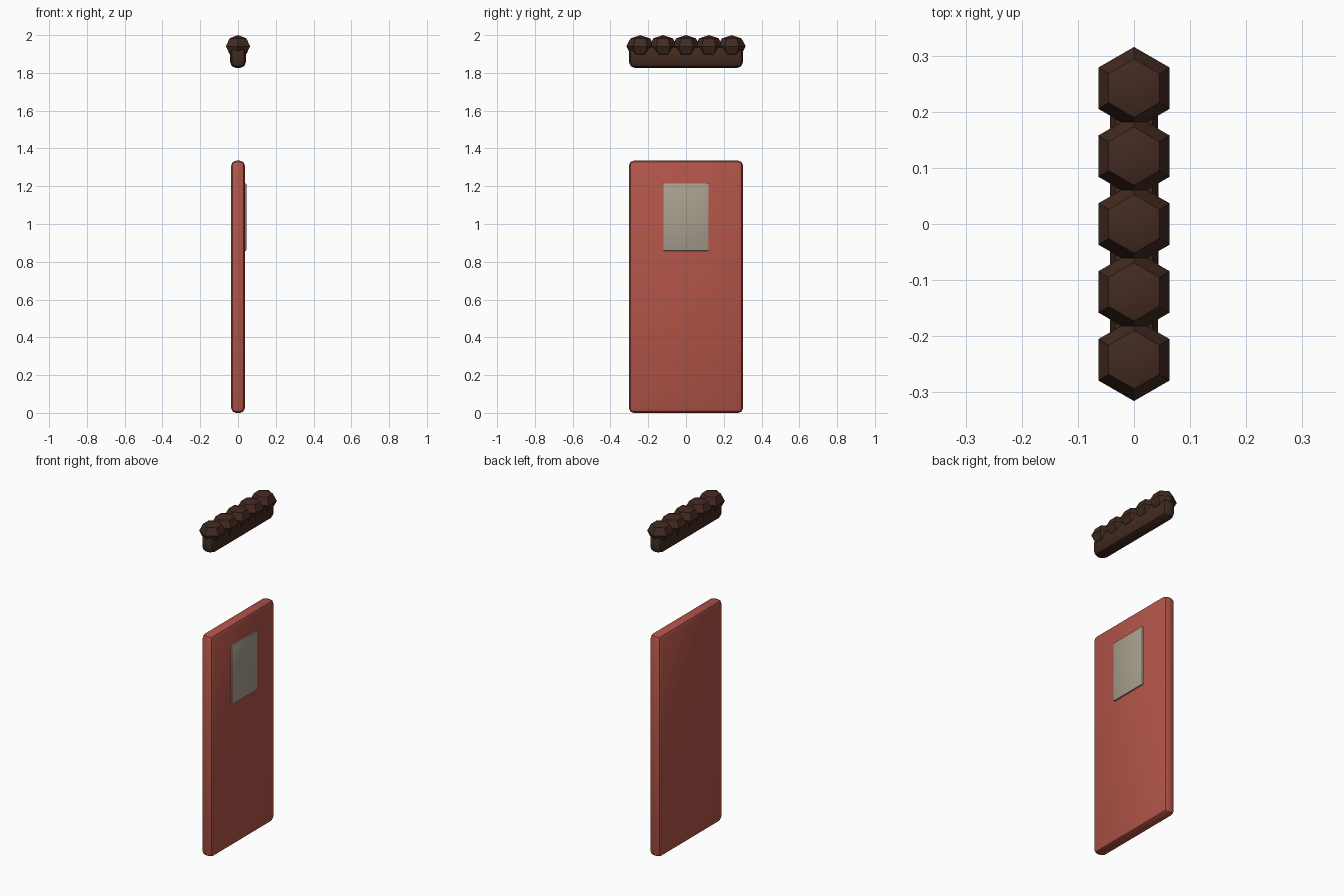
import bpy

if "Cube" in bpy.data.objects:
    bpy.data.objects.remove(bpy.data.objects["Cube"])


def material(name, rgb):
    m = bpy.data.materials.new(name)
    m.diffuse_color = (*rgb, 1)
    m.use_nodes = True
    m.node_tree.nodes["Principled BSDF"].inputs["Base Color"].default_value = m.diffuse_color
    return m


red = material("red", (0.45, 0.09, 0.065))
stone = material("stone", (0.40, 0.35, 0.27))
brown = material("brown", (0.055, 0.023, 0.014))


def box(name, lo, hi, bevel, segments, mat):
    bpy.ops.mesh.primitive_cube_add(size=1, location=[(a + b) / 2 for a, b in zip(lo, hi)])
    ob = bpy.context.object
    ob.name = name
    ob.scale = [b - a for a, b in zip(lo, hi)]
    bpy.ops.object.transform_apply(location=False, rotation=False, scale=True)
    mod = ob.modifiers.new("bevel", 'BEVEL')
    mod.width, mod.segments = bevel, segments
    bpy.ops.object.modifier_apply(modifier="bevel")
    bpy.ops.object.shade_smooth_by_angle(angle=0.7)
    ob.data.materials.append(mat)
    return ob


# Body slab and the raised patch on its +x face
box("body_slab", (-0.036, -0.302, 0), (0.036, 0.302, 1.335), 0.025, 2, red)
box("chest_patch", (0.025, -0.12, 0.857), (0.044, 0.12, 1.215), 0.005, 2, stone)

# Floating bar with five six-sided beads along the top
box("hair_bar", (-0.043, -0.303, 1.825), (0.043, 0.303, 1.945), 0.035, 2, brown)
for i in range(5):
    bpy.ops.mesh.primitive_uv_sphere_add(segments=6, ring_count=4, radius=0.0735,
                                         location=(0, (i - 2) * 0.121, 1.941))
    bead = bpy.context.object
    bead.name = f"hair_bead_{i + 1}"
    bead.scale.z = 0.059 / 0.0735
    bpy.ops.object.transform_apply(location=False, rotation=False, scale=True)
    bpy.ops.object.shade_smooth_by_angle(angle=0.7)
    bead.data.materials.append(brown)
